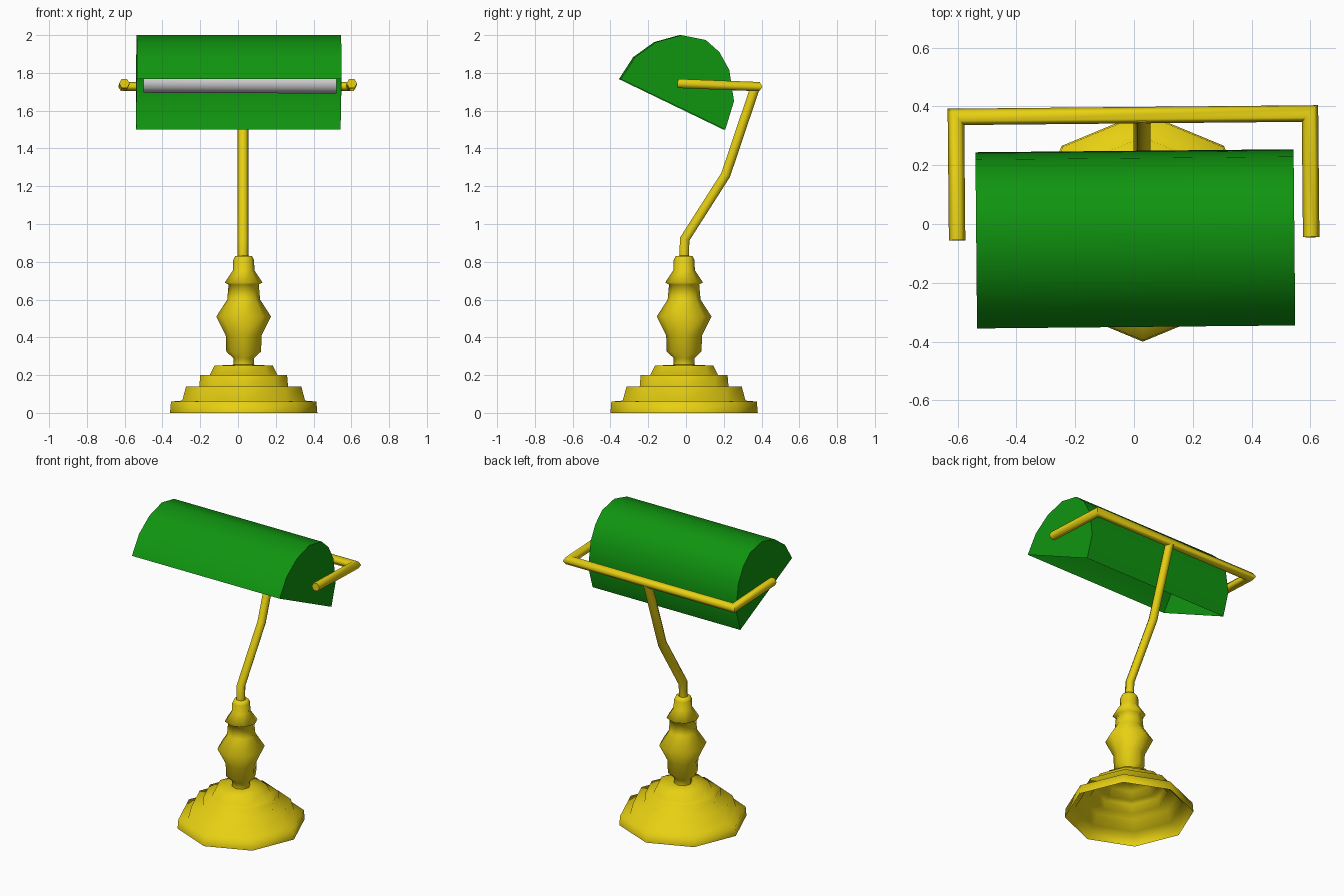
import bpy, bmesh, math
from mathutils import Vector

if "Cube" in bpy.data.objects:
    bpy.data.objects.remove(bpy.data.objects["Cube"])


def material(name, rgb):
    m = bpy.data.materials.new(name)
    m.diffuse_color = (*rgb, 1)
    m.use_nodes = True
    m.node_tree.nodes["Principled BSDF"].inputs["Base Color"].default_value = m.diffuse_color
    return m


brass = material("brass", (0.80, 0.63, 0.006))
green = material("green_glass", (0.005, 0.30, 0.005))


def make(name, bm, mat=None, angle=50):
    bmesh.ops.recalc_face_normals(bm, faces=bm.faces)
    me = bpy.data.meshes.new(name)
    bm.to_mesh(me)
    bm.free()
    ob = bpy.data.objects.new(name, me)
    bpy.context.collection.objects.link(ob)
    if mat:
        me.materials.append(mat)
    bpy.ops.object.select_all(action='DESELECT')
    ob.select_set(True)
    bpy.context.view_layer.objects.active = ob
    bpy.ops.object.shade_smooth_by_angle(angle=math.radians(angle))
    return ob


def bridge(bm, rings, caps=True):
    """Skin a list of closed rings of points."""
    vs = [[bm.verts.new(p) for p in r] for r in rings]
    n = len(vs[0])
    for a, b in zip(vs, vs[1:]):
        for i in range(n):
            bm.faces.new((a[i], a[(i + 1) % n], b[(i + 1) % n], b[i]))
    if caps:
        bm.faces.new(vs[0])
        bm.faces.new(vs[-1])


def circle(n, phase=0):
    angles = [phase + 2 * math.pi * i / n for i in range(n)]
    return [(math.cos(a), math.sin(a)) for a in angles]


def lathe(name, profile, centre, mat, n=8):
    bm = bmesh.new()
    cx, cy = centre
    bridge(bm, [[(cx + r * c, cy + r * s, z) for c, s in circle(n)] for r, z in profile], False)
    return make(name, bm, mat, 180)


def tube(name, pts, normal, r, mat, n=6, phase=0):
    """Mitred tube along a flat path whose plane has the given normal."""
    pts = [Vector(p) for p in pts]
    u = Vector(normal).normalized()
    dirs = [(b - a).normalized() for a, b in zip(pts, pts[1:])]
    rings = []
    for i, p in enumerate(pts):
        d0, d1 = dirs[max(i - 1, 0)], dirs[min(i, len(dirs) - 1)]
        t = (d0 + d1).normalized()
        side = t.cross(u).normalized() / t.dot(d0)
        rings.append([p + r * (c * side + s * u) for c, s in circle(n, phase)])
    bm = bmesh.new()
    bridge(bm, rings)
    return make(name, bm, mat, 65)


# stepped octagonal foot, hollow underneath
axis = (0.03, -0.01)
lathe("base", [(0.39, 0), (0.385, 0.06), (0.325, 0.065), (0.305, 0.14), (0.235, 0.14),
               (0.23, 0.20), (0.18, 0.20), (0.155, 0.25), (0.055, 0.255)], axis, brass)

# turned column
lathe("column", [(0.055, 0.255), (0.055, 0.29), (0.092, 0.325), (0.095, 0.41), (0.145, 0.51),
                 (0.087, 0.60), (0.08, 0.68), (0.10, 0.69), (0.057, 0.755), (0.055, 0.81),
                 (0.045, 0.83), (0.0275, 0.832)], axis, brass)

# bent stem
tube("stem", [(0.027, -0.01, 0.82), (0.027, -0.007, 0.92), (0.027, 0.21, 1.26),
              (0.027, 0.37, 1.735)], (1, 0, 0), 0.029, brass, 6, math.pi / 2)

# yoke holding the shade
yaw = 0.0095
yoke = [(-0.602, -0.05, 1.744), (-0.602, 0.37, 1.728), (0.602, 0.37, 1.728), (0.602, -0.05, 1.744)]
tube("yoke", yoke, (0, 0.016, 0.42), 0.028, brass).rotation_euler.z = yaw

# open half-round shade with flat ends
arc = [(-0.35, 1.767), (-0.275, 1.883), (-0.164, 1.963), (-0.03, 2.0), (0.10, 1.974),
       (0.172, 1.91), (0.224, 1.815), (0.249, 1.65), (0.203, 1.50)]
bm = bmesh.new()
bridge(bm, [[(x, y, z) for y, z in arc] for x in (-0.537, 0.545)])
bm.faces.ensure_lookup_table()
# remove the strip that closes the underside
bmesh.ops.delete(bm, geom=[bm.faces[len(arc) - 1]], context='FACES')
make("shade", bm, green).rotation_euler.z = yaw

# tube lamp inside the shade
tube("bulb", [(-0.50, -0.02, 1.747), (0.52, -0.02, 1.743)], (0, 0, 1), 0.052,
     None, 12).rotation_euler.z = yaw
